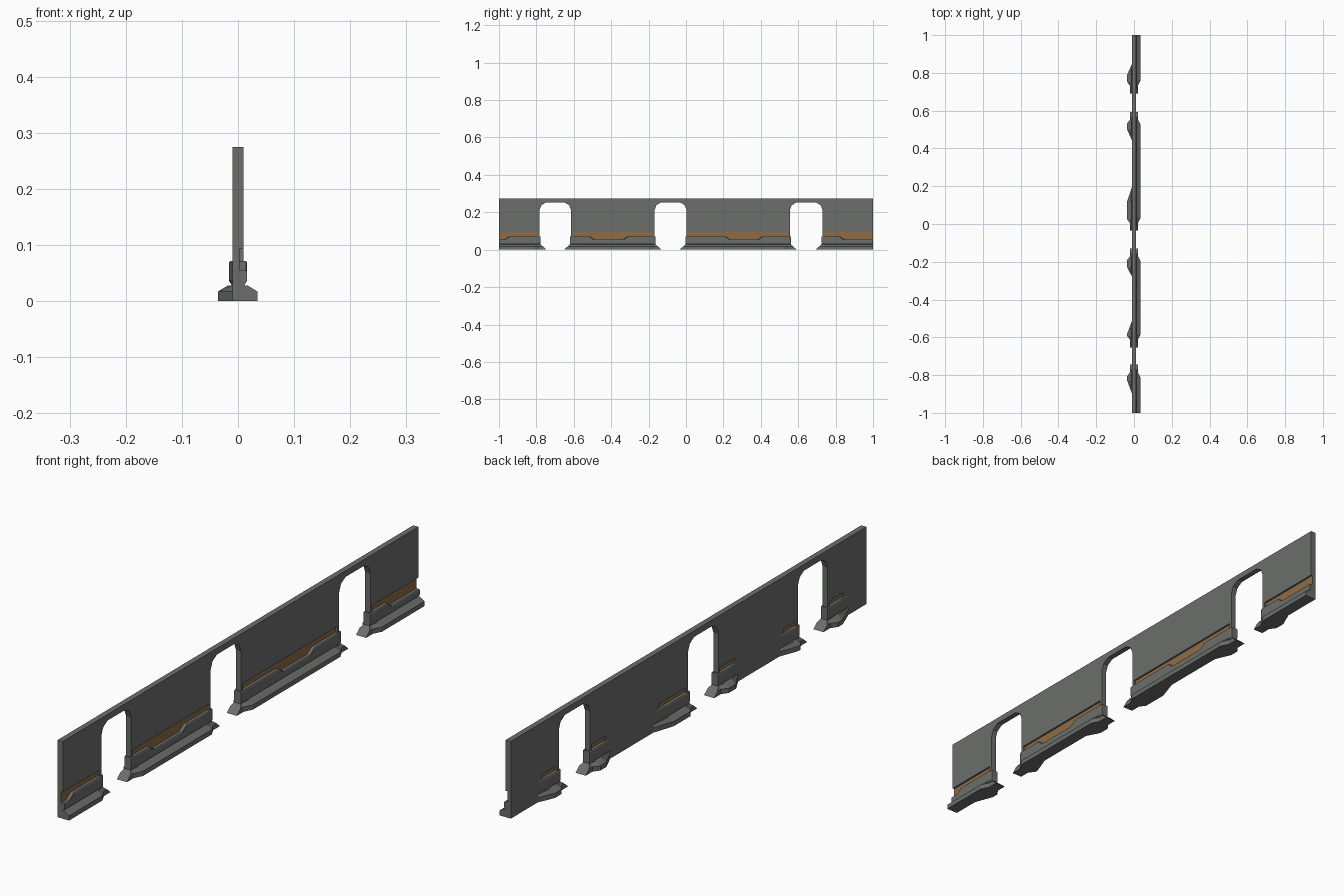
import bpy, bmesh

if "Cube" in bpy.data.objects:
    bpy.data.objects.remove(bpy.data.objects["Cube"])

def material(name, rgb):
    m = bpy.data.materials.new(name)
    m.diffuse_color = (*rgb, 1)
    m.use_nodes = True
    m.node_tree.nodes["Principled BSDF"].inputs["Base Color"].default_value = m.diffuse_color
    return m

GREY = material("grey_metal", (0.147, 0.156, 0.146))
ORANGE = material("amber_strip", (0.27, 0.155, 0.062))

DOORS = [(-.783, -.615), (-.168, .003), (.555, .73)]
SEGMENTS = [(-1, -.783), (-.615, -.168), (.003, .555), (.73, 1)]
DROPS = [(-1.2, -.945), (-.516, -.31), (.21, .41), (.82, 1.2)]
# door edge, direction into the wall, end of full width, end of taper
LUMPS = [(-.783, -1, -.83, -.9), (-.615, 1, -.58, -.51), (-.168, -1, -.23, -.28),
         (.003, 1, .12, .20), (.555, -1, .50, .44), (.73, 1, .79, .85)]

def finish(bm, name, mats):
    bmesh.ops.recalc_face_normals(bm, faces=bm.faces[:])
    me = bpy.data.meshes.new(name)
    bm.to_mesh(me)
    bm.free()
    ob = bpy.data.objects.new(name, me)
    bpy.context.collection.objects.link(ob)
    for m in mats:
        me.materials.append(m)
    return ob

def prism(bm, yz, x0, x1):
    f = bm.faces.new([bm.verts.new((x0, y, z)) for y, z in yz])
    ext = bmesh.ops.extrude_face_region(bm, geom=[f])["geom"]
    bmesh.ops.translate(bm, vec=(x1 - x0, 0, 0),
                        verts=[v for v in ext if isinstance(v, bmesh.types.BMVert)])

def loft(name, rings):
    bm = bmesh.new()
    vs = [[bm.verts.new(p) for p in r] for r in rings]
    n = len(vs[0])
    for a, b in zip(vs, vs[1:]):
        for i in range(n):
            j = (i + 1) % n
            bm.faces.new((a[i], a[j], b[j], b[i]))
    bm.faces.new(vs[0])
    bm.faces.new(vs[-1])
    return finish(bm, name, [GREY])

# wall slab, with doorways and recessed strips cut out
bm = bmesh.new()
prism(bm, [(-1, 0), (1, 0), (1, .275), (-1, .275)], -.01, .01)
wall = finish(bm, "wall", [GREY, ORANGE])

bm = bmesh.new()
for a, b in DOORS:
    prism(bm, [(a, -.02), (b, -.02), (b, .212), (b - .01, .238), (b - .035, .253),
               (a + .035, .253), (a + .01, .238), (a, .212)], -.05, .05)
for a, b in SEGMENTS:
    lo = -1.02 if a == -1 else a + .01
    hi = 1.02 if b == 1 else b - .01
    d0, d1 = next(d for d in DROPS if d[1] > a and d[0] < b)
    pts = [(lo, .094)]
    if d0 > lo:
        pts += [(lo, .072), (d0, .072), (d0 + .025, .055)]
    else:
        pts += [(lo, .055)]
    if d1 < hi:
        pts += [(d1 - .025, .055), (d1, .072), (hi, .072)]
    else:
        pts += [(hi, .055)]
    prism(bm, pts + [(hi, .094)], .003, .03)
for d, s, flat, end in LUMPS:
    y0, y1 = d + s * .01, flat + (end - flat) * .6
    prism(bm, [(y0, .072), (y1, .072), (y1, .09), (y0, .09)], -.03, -.003)
cutter = finish(bm, "wall_cutter", [])
cutter.hide_render = True
mod = wall.modifiers.new("cut", 'BOOLEAN')
mod.operation = 'DIFFERENCE'
mod.solver = 'EXACT'
mod.object = cutter
bpy.context.view_layer.objects.active = wall
bpy.ops.object.modifier_apply(modifier=mod.name)
bpy.data.objects.remove(cutter)
for p in wall.data.polygons:
    p.material_index = int(abs(p.normal.x) > .9 and abs(p.center.x) < .006)

# baseboard cross-section; a tip leans out into the doorway
def base_ring(side, y, w, out=0):
    prof = [(0, 0), (w, 0), (w, .017), (max(w - .018, min(w, .012)), .028), (0, .028)]
    return [(side * x, y + out * (.006 + .032 * (1 - z / .028)), z) for x, z in prof]

# kick panel cross-section with adjustable top
def panel_ring(side, y, w, top=.072):
    return [(side * x, y, z) for x, z in
            [(0, .028), (min(w, .011), .028), (w, .036), (w, top - .003), (w - .002, top), (0, top)]]

# trim along the right-hand face
for k, (a, b) in enumerate(SEGMENTS):
    base, panel = [], []
    if a > -1:
        base += [base_ring(1, a, .02, -1), base_ring(1, a, .02), base_ring(1, a + .03, .035)]
        panel += [panel_ring(1, a - .006, .013), panel_ring(1, a + .006, .016)]
    else:
        base.append(base_ring(1, a, .035))
        panel.append(panel_ring(1, a, .016, .055))
    d0, d1 = next(d for d in DROPS if d[1] > a and d[0] < b)
    if d0 > a:
        panel += [panel_ring(1, d0, .016), panel_ring(1, d0 + .025, .016, .055)]
    if d1 < b:
        panel += [panel_ring(1, d1 - .025, .016, .055), panel_ring(1, d1, .016)]
    if b < 1:
        base += [base_ring(1, b - .03, .035), base_ring(1, b, .02), base_ring(1, b, .02, 1)]
        panel += [panel_ring(1, b - .006, .016), panel_ring(1, b + .006, .013)]
    else:
        base.append(base_ring(1, b, .035))
        panel.append(panel_ring(1, b, .016, .055))
    loft(f"baseboard_{k}", base)
    loft(f"kick_panel_{k}", panel)

# short tapered trim beside each doorway on the left-hand face
for k, (d, s, flat, end) in enumerate(LUMPS):
    loft(f"door_foot_{k}", [base_ring(-1, d, .02, -s), base_ring(-1, d, .02),
                            base_ring(-1, d + s * .022, .036), base_ring(-1, flat, .036),
                            base_ring(-1, end, .0098)])
    loft(f"door_plate_{k}", [panel_ring(-1, d - s * .006, .013), panel_ring(-1, d + s * .006, .016),
                             panel_ring(-1, flat, .016), panel_ring(-1, end, .0098)])
